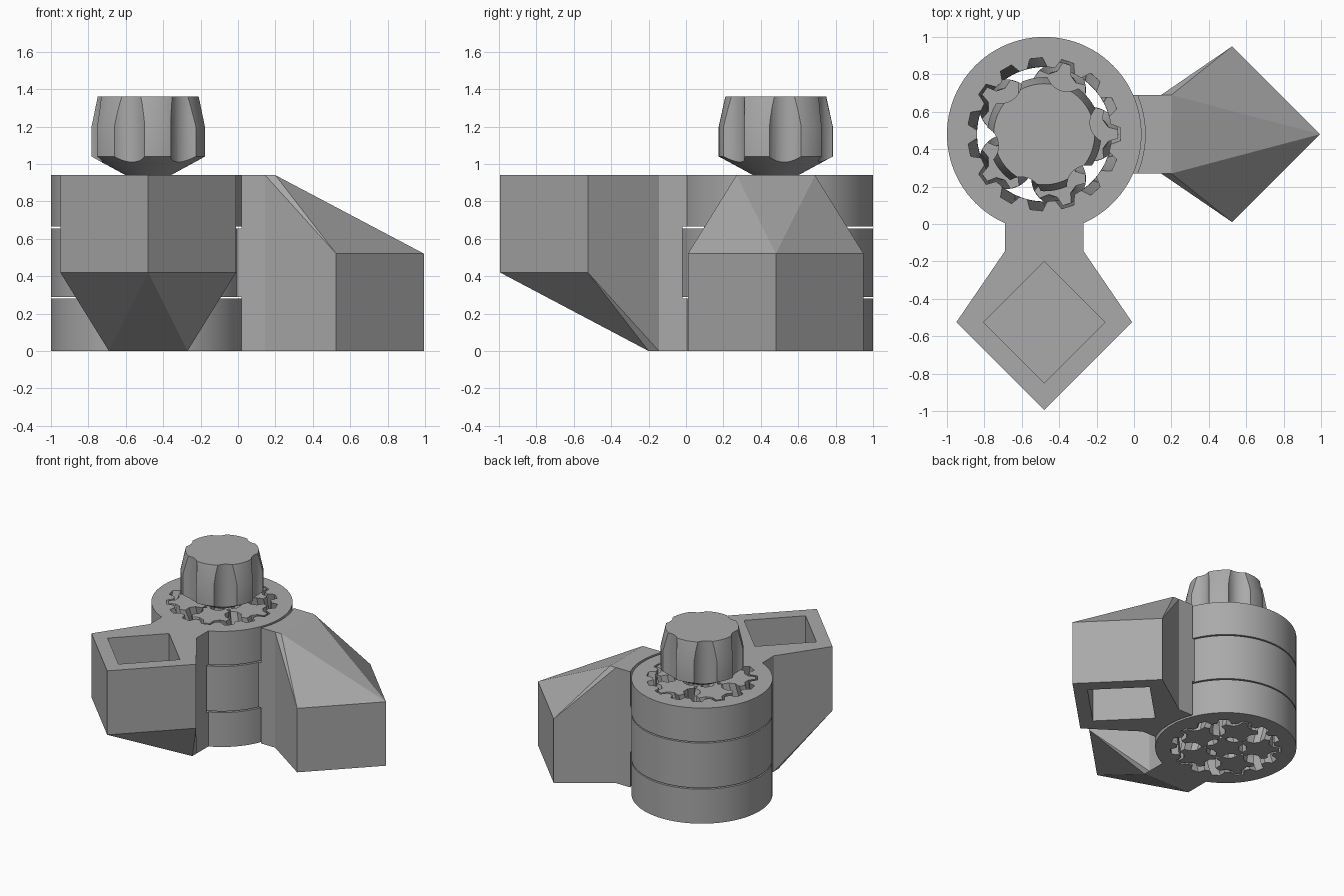
import bpy, bmesh
from math import sin, cos, pi, radians
from mathutils import Matrix, Vector

cube = bpy.data.objects.get("Cube")
if cube:
    bpy.data.objects.remove(cube)

HINGE = Vector((-0.48, 0.48, 0))
HEIGHT = 0.94
grey = bpy.data.materials.new("plain grey")
grey.use_nodes = True
colour = (0.4, 0.4, 0.4, 1)
grey.diffuse_color = colour
grey.node_tree.nodes["Principled BSDF"].inputs["Base Color"].default_value = colour


def make(name, bm, place=None):
    bmesh.ops.recalc_face_normals(bm, faces=bm.faces)
    mesh = bpy.data.meshes.new(name)
    bm.to_mesh(mesh)
    bm.free()
    mesh.materials.append(grey)
    obj = bpy.data.objects.new(name, mesh)
    obj.matrix_world = place or Matrix.Translation(HINGE)
    bpy.context.collection.objects.link(obj)
    return obj


def smooth(obj):
    bpy.ops.object.select_all(action='DESELECT')
    obj.select_set(True)
    bpy.context.view_layer.objects.active = obj
    bpy.ops.object.shade_smooth_by_angle(angle=radians(30))


def circle(radius, n=96, x=0, y=0):
    return [(x + radius * cos(2 * pi * i / n), y + radius * sin(2 * pi * i / n)) for i in range(n)]


def loft(bm, layers, caps=True):
    """Join equal outlines, each given as (points, z)."""
    loops = [[bm.verts.new((x, y, z)) for x, y in pts] for pts, z in layers]
    for a, b in zip(loops, loops[1:]):
        for i in range(len(a)):
            j = (i + 1) % len(a)
            bm.faces.new((a[i], a[j], b[j], b[i]))
    if caps:
        bm.faces.new(loops[0][::-1])
        bm.faces.new(loops[-1])
    return loops


def prism(name, pts, z0, z1, place=None):
    bm = bmesh.new()
    loft(bm, [(pts, z0), (pts, z1)])
    return make(name, bm, place)


def apply_boolean(obj, tool, operation='DIFFERENCE'):
    tool.hide_render = True
    mod = obj.modifiers.new("cut", 'BOOLEAN')
    mod.operation, mod.object, mod.solver = operation, tool, 'EXACT'
    bpy.ops.object.select_all(action='DESELECT')
    obj.select_set(True)
    bpy.context.view_layer.objects.active = obj
    bpy.ops.object.modifier_apply(modifier=mod.name)
    bpy.data.objects.remove(tool)


def gear_outline(teeth, root, tip, turn, base=0.34, top=0.2):
    """Trapezoid teeth; base and top are half widths in tooth pitches."""
    pts = []
    for t in range(teeth):
        for r, f in ((root, -base), (tip, -top), (tip, top), (root, base)):
            a = turn + 2 * pi * (t + f) / teeth
            pts.append((r * cos(a), r * sin(a)))
    return pts


def twist(z):
    return radians(22) * (1 - abs(2 * z / HEIGHT - 1))


def heights(z0, z1, n=8):
    return [z0 + (z1 - z0) * i / n for i in range(n + 1)]


# Three stacked outer rings with internal slanted teeth
RING_TEETH = 15
for name, z0, z1 in (("lower_ring", 0, 0.28), ("middle_ring", 0.29, 0.655), ("upper_ring", 0.665, HEIGHT)):
    ring = prism(name, circle(0.52), z0, z1)
    bm = bmesh.new()
    zs = heights(z0, z1)
    zs[0] -= 0.001
    zs[-1] += 0.001
    loft(bm, [(gear_outline(RING_TEETH, 0.36, 0.41, twist(z), 0.36, 0.2), z) for z in zs])
    apply_boolean(ring, make("ring_cutter", bm))
    smooth(ring)


# Sun and planet gears
def gear(name, teeth, root, tip, ratio, turn, centre=(0, 0)):
    bm = bmesh.new()
    loft(bm, [(gear_outline(teeth, root, tip, turn + ratio * twist(z), 0.3, 0.13), z)
              for z in heights(0, HEIGHT, 16)])
    return make(name, bm, Matrix.Translation(HINGE + Vector((*centre, 0))))


gear("sun_gear", 5, 0.10, 0.146, -3, pi / 5)
for k in range(5):
    a = 2 * pi * k / 5 + 2 * pi / 5
    gear(f"planet_gear_{k + 1}", 5, 0.10, 0.146, 3, a, (0.25 * cos(a), 0.25 * sin(a)))

# Fluted knob on the sun gear
bm = bmesh.new()
loft(bm, [(circle(r), z) for r, z in
          ((0.1, 0.93), (0.13, 0.945), (0.305, 1.04), (0.305, 1.2), (0.27, 1.36))])
knob = make("knob", bm)
for k in range(6):
    a = radians(60 * k + 10)
    flute = prism("flute_cutter", circle(0.11, 32, 0.36 * cos(a), 0.36 * sin(a)), 0.9, 1.5)
    apply_boolean(knob, flute)
smooth(knob)


# Arms: a neck, a square socket block set cornerwise, and sloped support
def diamond(half):
    return circle(half, 4, 1.005)


def arm(name, place, cuts):
    bm = bmesh.new()
    points = [(x, y, z) for x in (0.625, 0.68) for y in (-0.21, 0.21) for z in (0, HEIGHT)]
    points += [(x, y, z) for x, y in diamond(0.47) for z in (0, 0.52)]
    verts = [bm.verts.new(p) for p in points]
    hull = bmesh.ops.convex_hull(bm, input=verts)
    loose = [v for v in bm.verts if not v.link_faces]
    bmesh.ops.delete(bm, geom=loose, context='VERTS')
    bmesh.ops.dissolve_limit(bm, angle_limit=0.01, verts=bm.verts, edges=bm.edges)
    body = make(name, bm, place)
    neck = [(0.46, -0.21), (0.64, -0.21), (0.64, 0.21), (0.46, 0.21)]
    apply_boolean(body, prism("neck", neck, 0, HEIGHT, place), 'UNION')
    apply_boolean(body, prism("socket_cutter", diamond(0.325), -0.1, 0.42, place))
    for z0, z1 in cuts:
        apply_boolean(body, prism("clearance_cutter", circle(0.54), z0, z1))


arm("left_arm", Matrix.Translation(HINGE), ((-0.1, 0.29), (0.655, 1.1)))
# The front arm is the same shape turned upside down
flip = Matrix.Translation((0, 0, HEIGHT)) @ Matrix.Rotation(pi, 4, 'X')
arm("front_arm", Matrix.Translation(HINGE) @ Matrix.Rotation(-pi / 2, 4, 'Z') @ flip, ((0.28, 0.665),))
